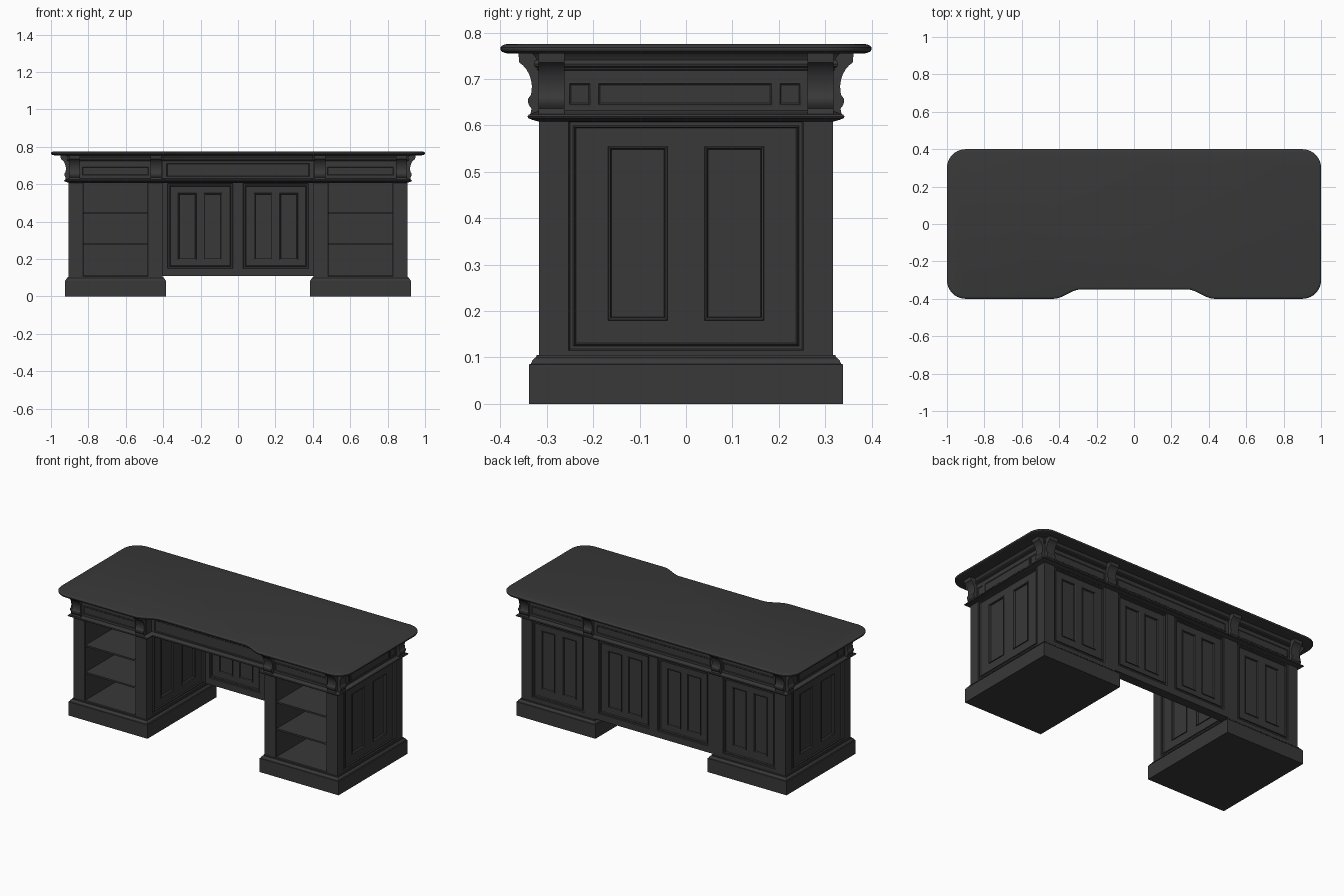
import bpy, bmesh, math
from mathutils import Vector

if "Cube" in bpy.data.objects:
    bpy.data.objects.remove(bpy.data.objects["Cube"])

Z = Vector((0, 0, 1))
wood = bpy.data.materials.new("dark_wood")
wood.diffuse_color = (0.04, 0.04, 0.04, 1)
wood.use_nodes = True
wood.node_tree.nodes["Principled BSDF"].inputs["Base Color"].default_value = wood.diffuse_color


def finish(name, bm, recalc):
    if recalc:
        bmesh.ops.recalc_face_normals(bm, faces=bm.faces[:])
    me = bpy.data.meshes.new(name)
    bm.to_mesh(me)
    bm.free()
    me.materials.append(wood)
    bpy.context.collection.objects.link(bpy.data.objects.new(name, me))


def skin(bm, rings, closed):
    """Join a series of equal loops; cap the last, and the first if closed."""
    vs = [[bm.verts.new(p) for p in r] for r in rings]
    n = len(vs[0])
    for a, b in zip(vs, vs[1:]):
        for i in range(n):
            j = (i + 1) % n
            bm.faces.new((a[i], a[j], b[j], b[i]))
    bm.faces.new(vs[-1])
    if closed:
        bm.faces.new(vs[0][::-1])


def solid(name, rings):
    bm = bmesh.new()
    skin(bm, rings, True)
    finish(name, bm, True)


def stack(name, outline, profile):
    """Horizontal outline(offset) lofted through (offset, z) profile points."""
    solid(name, [[(x, y, z) for x, y in outline(d)] for d, z in profile])


def box(name, x0, x1, y0, y1, z0, z1):
    stack(name, lambda d: [(x0, y0), (x1, y0), (x1, y1), (x0, y1)], [(0, z0), (0, z1)])


def rect_rings(origin, n, levels):
    """Rectangles (u0, v0, u1, v1, depth) on a wall facing n."""
    o, n = Vector(origin), Vector(n)
    u = Z.cross(n)
    return [[o + u * a + Z * v + n * d for a, v in ((a0, v0), (a1, v0), (a1, v1), (a0, v1))]
            for a0, v0, a1, v1, d in levels]


def inset(r, k, d):
    return (r[0] + k, r[1] + k, r[2] - k, r[3] - k, d)


def panel_wall(name, origin, n, half, z, frame, fz, win, wz):
    """Wall with a moulded frame around a field holding two sunk windows."""
    bm = bmesh.new()
    fr = (-frame, fz[0], frame, fz[1])
    levels = [(-half, z[0], half, z[1], 0), inset(fr, 0, 0), inset(fr, .003, -.006),
              inset(fr, .010, -.006), inset(fr, .013, -.001), inset(fr, .016, -.008)]
    rings = rect_rings(origin, n, levels)
    skin(bm, rings, False)
    bm.faces.ensure_lookup_table()
    bm.faces.remove(bm.faces[-1])
    f = inset(fr, .016, 0)
    for s in (-1, 1):
        part = (f[0], f[1], 0, f[3], -.008) if s < 0 else (0, f[1], f[2], f[3], -.008)
        a, b = sorted((s * win[0], s * win[1]))
        w = (a, wz[0], b, wz[1])
        skin(bm, rect_rings(origin, n, [part, inset(w, 0, -.008), inset(w, .001, -.004),
                                        inset(w, .005, -.006), inset(w, .007, -.016)]), False)
    finish(name, bm, False)


def raised_panel(name, origin, n, u0, u1, z0, z1):
    r = (u0, z0, u1, z1)
    solid(name, rect_rings(origin, n, [inset(r, 0, -.003), inset(r, 0, .003), inset(r, .004, .004),
                                       inset(r, .007, .001)]))


# Corbel side profile: (projection, z)
CORBEL = [(-.005, .625), (.018, .625), (.016, .636), (.021, .643), (.024, .651), (.023, .658),
          (.018, .664), (.016, .672), (.015, .685), (.017, .698), (.021, .710), (.027, .721),
          (.035, .730), (.042, .735), (.043, .742), (.044, .756), (-.005, .756)]


def corbel(name, origin, n, u0, u1):
    o, n = Vector(origin), Vector(n)
    u = Z.cross(n)
    solid(name, [[o + u * a + n * d + Z * z for d, z in CORBEL] for a in (u0, u1)])


X0, X1, Y = .405, .905, .317
PC, PH = .655, .25

for s, side in ((-1, "left"), (1, "right")):
    # Pedestal plinth
    def plinth(d, s=s):
        a, b = sorted((s * (X0 - d), s * (X1 + d)))
        return [(a, -Y - d), (b, -Y - d), (b, Y + d), (a, Y + d)]
    stack(side + "_plinth", plinth, [(.021, 0), (.021, .085), (.017, .086), (.014, .094),
                                     (.009, .099), (.006, .1), (.005, .105)])
    # Panelled pedestal walls
    for x, nx, nm in ((X1, s, "outer"), (X0, -s, "inner")):
        panel_wall(f"{side}_{nm}_wall", (s * x, 0, 0), (nx, 0, 0), Y, (.09, .62), .253,
                   (.115, .61), (.04, .168), (.18, .555))
    panel_wall(side + "_back_wall", (s * PC, Y, 0), (0, 1, 0), PH, (.09, .62), .18,
               (.13, .607), (.025, .12), (.19, .555))
    # Open front cabinet with shelves
    bm = bmesh.new()
    hole = (-.175, .108, .175, .61)
    skin(bm, rect_rings((s * PC, -Y, 0), (0, -1, 0), [
        (-PH, .09, PH, .62, 0), hole + (0,), inset(hole, .003, -.004), inset(hole, .003, -.58)]), False)
    finish(side + "_cabinet", bm, False)
    for i, z in enumerate((.275, .442)):
        box(f"{side}_shelf_{i}", s * PC - .175, s * PC + .175, -Y + .006, .27, z, z + .01)
    # Modesty panel halves
    for y, ny, nm in ((.26, -1, "front"), (Y, 1, "back")):
        panel_wall(f"{side}_modesty_{nm}", (s * X0 / 2, y, 0), (0, ny, 0), X0 / 2, (.11, .62), .175,
                   (.15, .605), (.02, .117), (.197, .552))
box("modesty_bottom_rail", -X0, X0, .26, Y, .11, .114)


# Frieze with bead below and cove above, stepped back over the kneehole
def frieze_outline(d):
    a, k, f, c = X1 + d, X0 - d, -Y - d, -Y + .05 - d
    return [(-a, f), (-k, f), (-k, c), (k, c), (k, f), (a, f), (a, Y + d), (-a, Y + d)]


stack("frieze", frieze_outline, [
    (0, .608), (.014, .612), (.022, .615), (.025, .619), (.022, .623), (.014, .626), (.004, .629),
    (0, .632), (0, .718), (.004, .72), (.004, .724), (.009, .727), (.011, .732), (.009, .738),
    (.005, .741), (.008, .748), (.016, .757)])

# Corbels and frieze panels
for s, side in ((-1, "left"), (1, "right")):
    for ny, nm in ((-1, "front"), (1, "back")):
        for c, pos in ((.439, "inner"), (.875, "corner")):
            corbel(f"{side}_{nm}_{pos}_corbel", (s * c, ny * Y, 0), (0, ny, 0), -.029, .029)
        corbel(f"{side}_{nm}_side_corbel", (s * X1, ny * .29, 0), (s, 0, 0), -.028, .028)
        raised_panel(f"{side}_{nm}_drawer", (s * PC, ny * Y, 0), (0, ny, 0), -.18, .18, .645, .697)
    for i, (a, b) in enumerate(((-.255, -.203), (-.192, .188), (.198, .25))):
        raised_panel(f"{side}_frieze_panel_{i}", (s * X1, 0, 0), (s, 0, 0),
                     *sorted((s * a, s * b)), .641, .694)
raised_panel("centre_back_panel", (0, Y, 0), (0, 1, 0), -.39, .39, .645, .697)
raised_panel("centre_drawer", (0, -Y + .05, 0), (0, -1, 0), -.385, .385, .638, .714)


# Desk top: rounded corners and a scooped front
def top_outline(d):
    pts, r = [], .1
    for cx, cy, a0 in ((.9, -.3, 270), (.9, .3, 0), (-.9, .3, 90), (-.9, -.3, 180)):
        for i in range(11):
            t = math.radians(a0 + 9 * i)
            pts.append((cx + (r - d) * math.cos(t), cy + (r - d) * math.sin(t)))
    scoop = []
    for i in range(11):
        t = i / 10
        scoop.append((-.43 + .145 * t, -.4 + d + .05 * t * t * (3 - 2 * t)))
    return pts + scoop + [(-x, y) for x, y in reversed(scoop)]


stack("desk_top", top_outline, [(.016, .755), (.010, .756), (.003, .759), (0, .764), (0, .768),
                                (.004, .772), (.008, .774), (.013, .775)])

# Smooth the curved mouldings, keep edges crisp
bpy.ops.object.select_all(action='SELECT')
bpy.context.view_layer.objects.active = bpy.data.objects["desk_top"]
bpy.ops.object.shade_smooth_by_angle(angle=math.radians(30))
